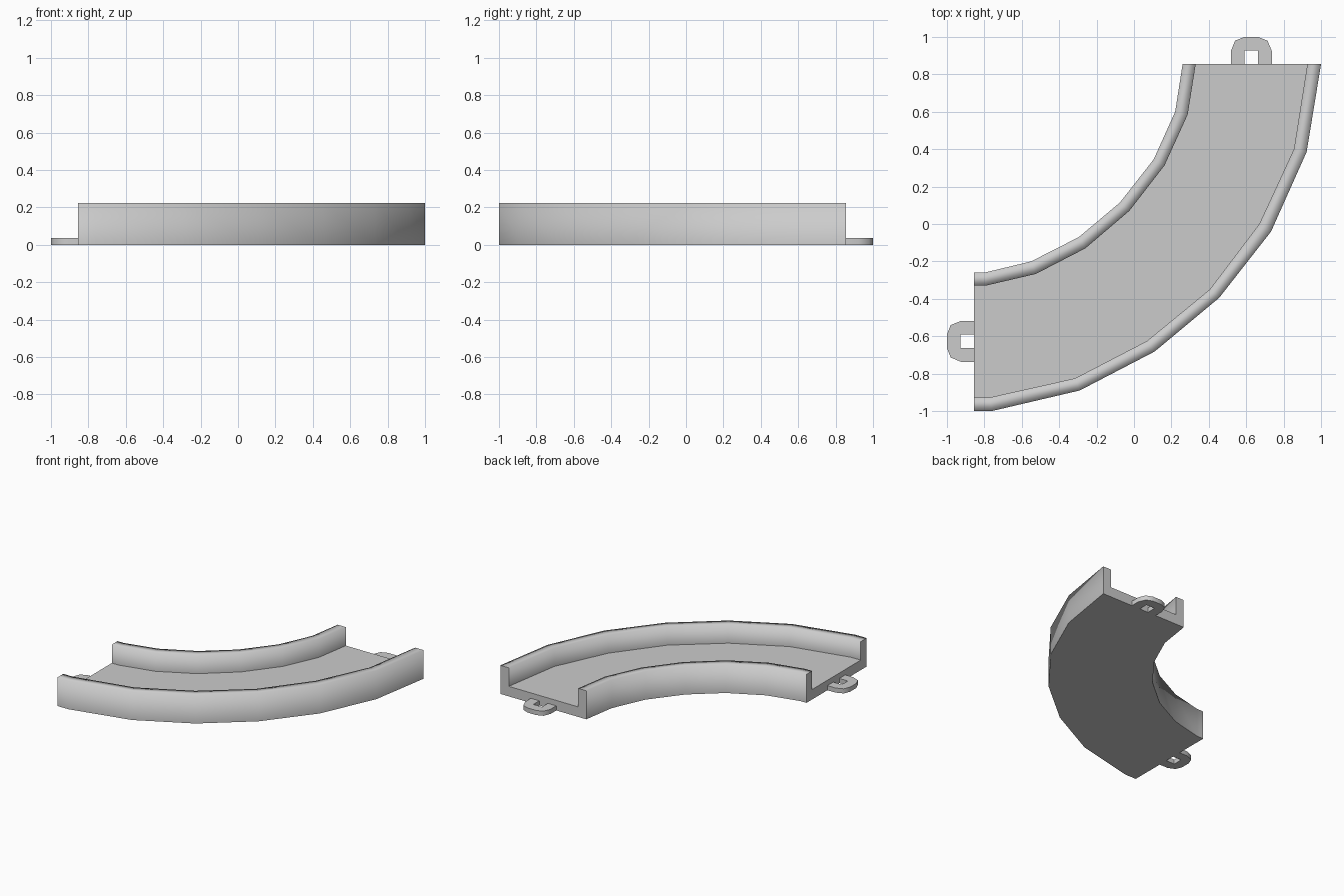
import bpy, bmesh

if "Cube" in bpy.data.objects:
    bpy.data.objects.remove(bpy.data.objects["Cube"])

WALL_H, FLOOR_H, TAB_H = 0.222, 0.078, 0.036


def sweep(name, sections, smooth_strips):
    """Skin a list of equal-length closed cross-sections and cap both ends."""
    bm = bmesh.new()
    rings = [[bm.verts.new(p) for p in s] for s in sections]
    n = len(rings[0])
    for r, s in zip(rings, rings[1:]):
        for i in range(n):
            j = (i + 1) % n
            f = bm.faces.new((r[i], r[j], s[j], s[i]))
            f.smooth = i in smooth_strips
    bm.faces.new(rings[0])
    bm.faces.new(rings[-1][::-1])
    bmesh.ops.recalc_face_normals(bm, faces=bm.faces)
    # flat floor, underside and ends keep crisp borders
    for e in bm.edges:
        e.smooth = all(f.smooth for f in e.link_faces)
    me = bpy.data.meshes.new(name)
    bm.to_mesh(me)
    bm.free()
    ob = bpy.data.objects.new(name, me)
    bpy.context.collection.objects.link(ob)
    return ob


# Plan-view paths of the four wall edges, from back end to left end
outer_a = [(1, .855), (.923, .385), (.733, -.04), (.455, -.395),
           (.11, -.682), (-.29, -.89), (-.76, -1), (-.855, -1)]
outer_b = [(.927, .855), (.855, .40), (.67, 0), (.405, -.35),
           (.07, -.625), (-.315, -.825), (-.77, -.927), (-.855, -.927)]
inner_b = [(.33, .855), (.287, .585), (.163, .313), (-.025, .07),
           (-.26, -.13), (-.525, -.267), (-.795, -.33), (-.855, -.33)]
inner_a = [(.26, .855), (.22, .60), (.105, .345), (-.075, .115),
           (-.295, -.07), (-.55, -.20), (-.80, -.26), (-.855, -.26)]

# Curved channel: floor with a wall on each side
sections = [[(*a, 0), (*a, WALL_H), (*b, WALL_H), (*b, FLOOR_H),
             (*c, FLOOR_H), (*c, WALL_H), (*d, WALL_H), (*d, 0)]
            for a, b, c, d in zip(outer_a, outer_b, inner_b, inner_a)]
sweep("curved_track", sections, {0, 1, 2, 4, 5, 6})

# Connector loops: U-shaped tabs, the second mirrored across the diagonal
tab_out = [(.518, .85), (.518, .925), (.54, .98), (.59, 1),
           (.664, 1), (.714, .98), (.737, .925), (.737, .85)]
tab_in = [(.59, .85), (.59, .92), (.59, .926), (.594, .928),
          (.66, .928), (.664, .926), (.664, .92), (.664, .85)]
for name, place in (("back_connector", lambda p: p),
                    ("left_connector", lambda p: (-p[1], -p[0]))):
    sweep(name, [[(*place(o), 0), (*place(o), TAB_H),
                  (*place(i), TAB_H), (*place(i), 0)]
                 for o, i in zip(tab_out, tab_in)], {0})
